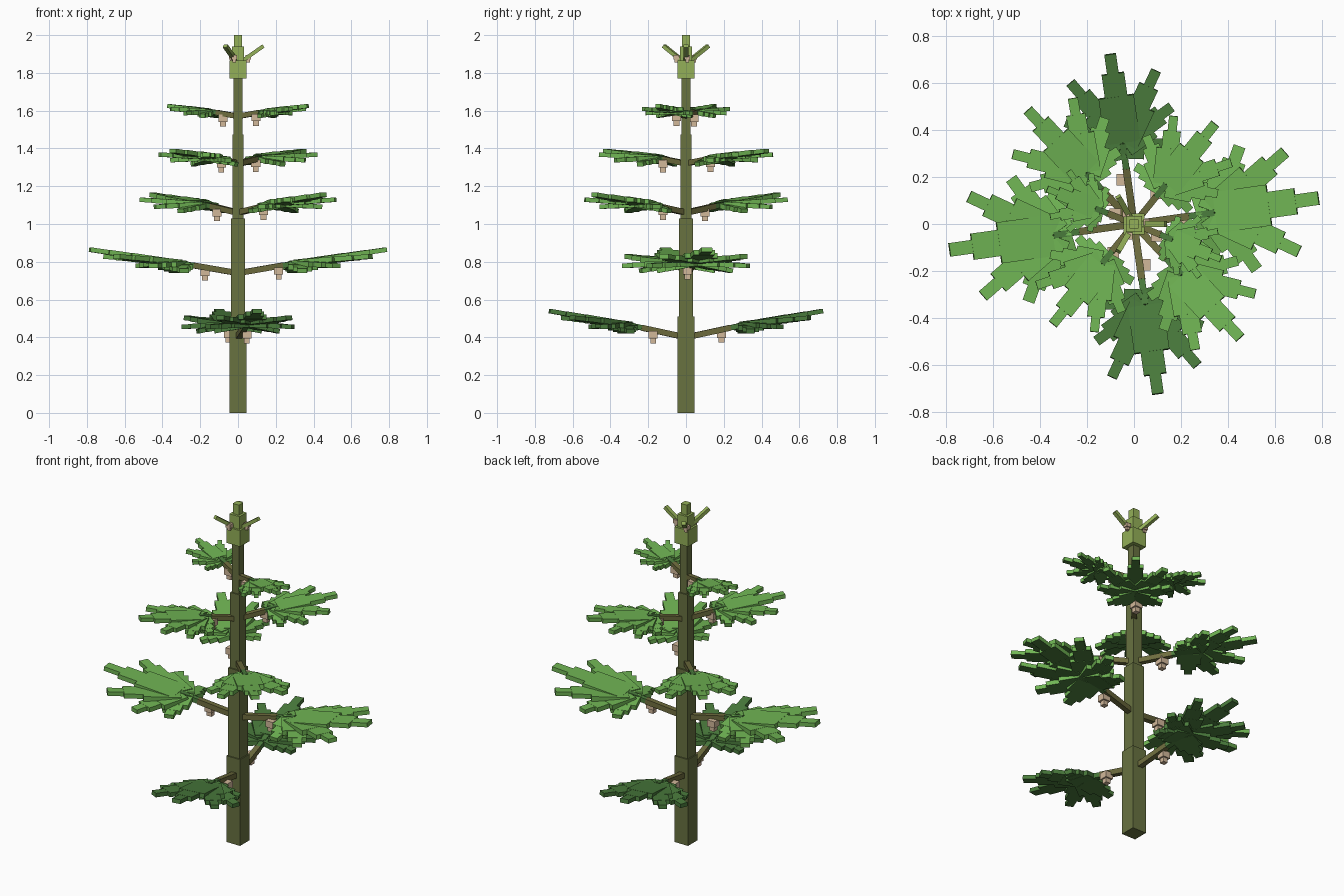
import bpy, bmesh, math
from mathutils import Matrix, Vector

if "Cube" in bpy.data.objects:
    bpy.data.objects.remove(bpy.data.objects["Cube"])


def material(name, rgb):
    lin = [((c / 255 + 0.055) / 1.055) ** 2.4 for c in rgb]
    m = bpy.data.materials.new(name)
    m.diffuse_color = (*lin, 1)
    m.use_nodes = True
    m.node_tree.nodes["Principled BSDF"].inputs["Base Color"].default_value = m.diffuse_color
    return m


BARK = material("olive bark", (104, 114, 64))
STALK = material("stalk olive", (110, 109, 62))
SHOOT = material("young green", (148, 176, 88))
LEAF = material("leaf green", (112, 181, 84))
DARK = material("old leaf green", (75, 125, 61))
NUT = material("pale nut", (210, 184, 154))


def box(bm, size, centre, frame=Matrix(), mat=0):
    m = frame @ Matrix.Translation(centre) @ Matrix.Diagonal((*size, 1))
    verts = bmesh.ops.create_cube(bm, size=1, matrix=m)["verts"]
    for f in {f for v in verts for f in v.link_faces}:
        f.material_index = mat


def finish(bm, name, *mats):
    me = bpy.data.meshes.new(name)
    bm.to_mesh(me)
    bm.free()
    for m in mats:
        me.materials.append(m)
    ob = bpy.data.objects.new(name, me)
    bpy.context.collection.objects.link(ob)
    return ob


def stack(name, mat, levels):
    """Square blocks piled up: (half width, bottom, top)."""
    bm = bmesh.new()
    for h, a, b in levels:
        box(bm, (2 * h, 2 * h, b - a), (0, 0, (a + b) / 2))
    finish(bm, name, mat)


def aim(origin, yaw, pitch):
    """Frame at origin whose x axis points along yaw and pitch (degrees)."""
    return (Matrix.Translation(origin) @ Matrix.Rotation(math.radians(yaw), 4, 'Z')
            @ Matrix.Rotation(-math.radians(pitch), 4, 'Y'))


def polar(r, yaw, z):
    a = math.radians(yaw)
    return Vector((r * math.cos(a), r * math.sin(a), z))


# trunk and growing tip
stack("trunk", BARK, [(0.045, 0, 0.51), (0.038, 0.51, 1.03),
                      (0.03, 1.03, 1.475), (0.023, 1.475, 1.77)])
stack("crown_bud", SHOOT, [(0.045, 1.77, 1.865), (0.033, 1.865, 1.94), (0.02, 1.94, 2.0)])


def nut(name, pos, s=1.0):
    bm = bmesh.new()
    box(bm, (0.048 * s, 0.048 * s, 0.038 * s), pos)
    box(bm, (0.03 * s, 0.03 * s, 0.026 * s), pos - Vector((0, 0, 0.032 * s)))
    finish(bm, name, NUT)


def stalk(name, yaw, z0, hub_r, hub_z):
    """Rising leaf stalk, green in its last part."""
    pitch = math.degrees(math.atan2(hub_z - z0, hub_r))
    length = math.hypot(hub_r, hub_z - z0)
    w = 0.024 + 0.02 * hub_r
    frame = aim((0, 0, z0), yaw, pitch)
    bm = bmesh.new()
    box(bm, (length * 0.68, w, w), (length * 0.34, 0, 0), frame)
    box(bm, (length * 0.32, w * 0.9, w * 0.9), (length * 0.83, 0, 0), frame, 1)
    finish(bm, name, STALK, DARK)


# leaflets: yaw from the leaf axis, share of length, share of pitch, added pitch
FINGERS = [(0, 1, 1, 0), (33, 0.88, 0.55, 0), (62, 0.67, 0, -3), (100, 0.46, 0, -11)]


def leaf(name, yaw, hub, length, pitch, mat):
    """Fan of stepped leaflets that droop toward the sides, dark underneath."""
    bm = bmesh.new()
    s = length / 0.445
    t = 0.021 + 0.007 * s
    for i, (turn, share, p, extra) in enumerate(FINGERS):
        for side in ((1,) if turn == 0 else (1, -1)):
            frame = aim(hub - Vector((0, 0, 0.003 * i)), yaw + side * turn, pitch * p + extra)
            ln = length * share
            w = s * (1 if turn == 0 else 0.9)
            # broad base, middle step, narrow end
            for a, b, width, thick in ((0, 0.52, 0.175, t), (0.4, 0.78, 0.112, t * 0.94),
                                       (0.7, 1, 0.058, t * 0.88)):
                box(bm, ((b - a) * ln, width * w, thick), ((a + b) / 2 * ln, 0, 0), frame)
    bm.normal_update()
    for f in bm.faces:
        f.material_index = 1 if f.normal.z < -0.7 else 0
    finish(bm, name, mat, DARK)


# tiers of opposite leaves: yaw, stalk base z, hub radius, hub z, tip radius, tip z, colour
TIERS = [(-82, 0.40, 0.35, 0.475, 0.735, 0.54, DARK),
         (8, 0.74, 0.35, 0.80, 0.797, 0.865, LEAF),
         (-47, 1.06, 0.30, 1.11, 0.665, 1.155, LEAF),
         (51, 1.32, 0.22, 1.355, 0.55, 1.387, LEAF),
         (-22, 1.57, 0.18, 1.60, 0.40, 1.625, LEAF)]
# nut radius on each side and yaw away from the stalk
NUTS = [(0.18, 0.195, 7), (0.215, 0.175, -6), (0.182, 0.15, 5),
        (0.16, 0.15, 3), (0.108, 0.09, -6)]

for n, (yaw, z0, hr, hz, tr, tz, mat) in enumerate(TIERS, 1):
    for k in (0, 1):
        a = yaw + 180 * k
        tag = f"{n}_{'ab'[k]}"
        stalk(f"leaf_stalk_{tag}", a, z0, hr, hz)
        leaf(f"leaf_{tag}", a, polar(hr, a, hz), tr - hr,
             math.degrees(math.atan2(tz - hz, tr - hr)), mat)
        r, off = NUTS[n - 1][k], NUTS[n - 1][2]
        drop = z0 + (hz - z0) * r / hr - 0.025
        nut(f"nut_{tag}", polar(r, a + off, drop))

# three young twigs around the bud, each with a small nut
for k in range(3):
    a = 120 * k
    bm = bmesh.new()
    box(bm, (0.14, 0.024, 0.02), (0.07, 0, 0), aim(polar(0.02, a, 1.862), a, 35))
    finish(bm, f"young_twig_{k + 1}", SHOOT)
    nut(f"small_nut_{k + 1}", polar(0.055, a + 8, 1.882), 0.6)
